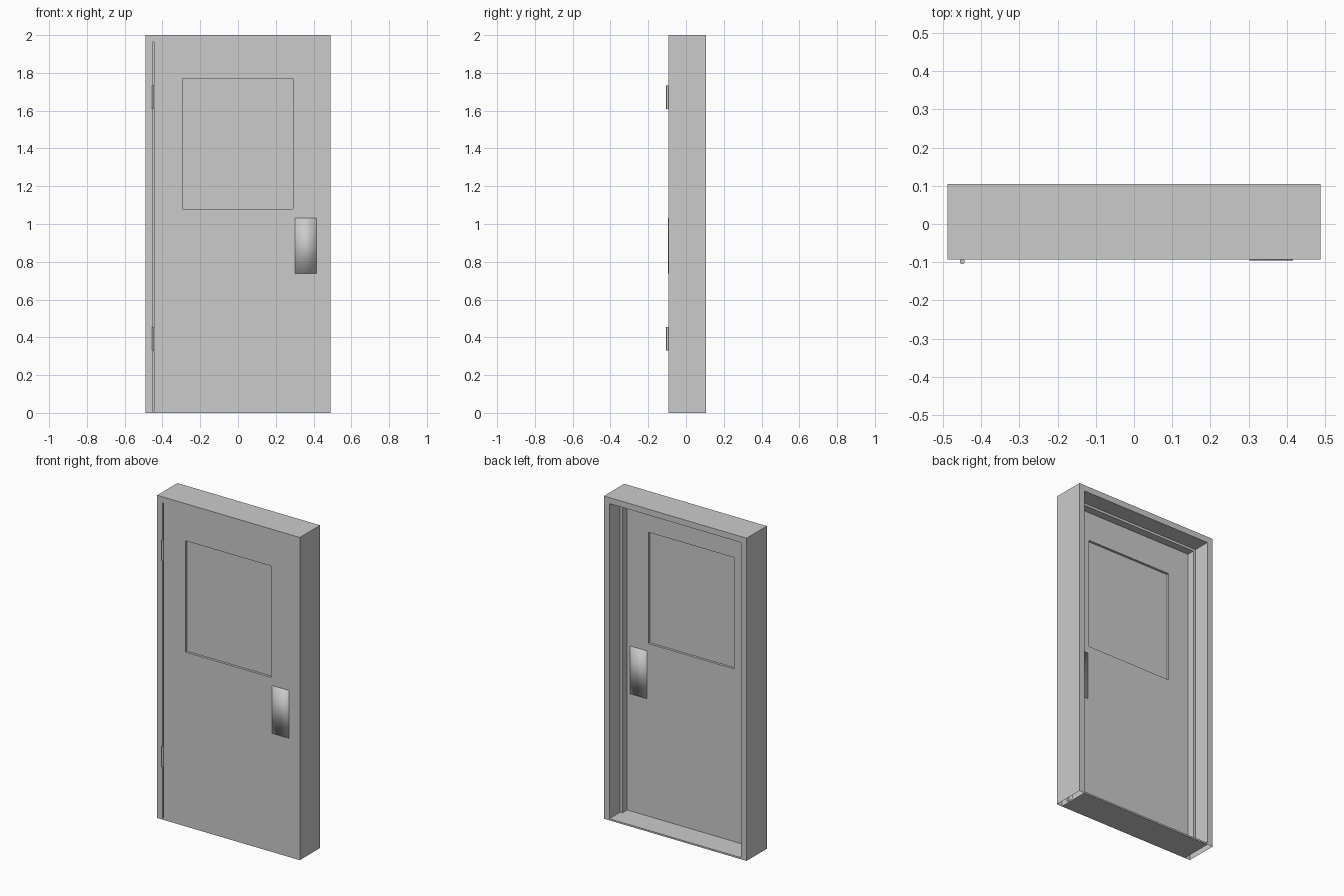
import bpy, bmesh, math

if "Cube" in bpy.data.objects:
    bpy.data.objects.remove(bpy.data.objects["Cube"])

FRONT, BACK = -0.093, 0.105      # frame faces
HALF, TOP = 0.489, 2.0
DOOR_BACK = -0.048


def skin(name, loops, closed):
    """Join equal-length point loops into a quad surface."""
    bm = bmesh.new()
    rows = [[bm.verts.new(p) for p in loop] for loop in loops]
    n, m = len(rows), len(rows[0])
    for i in range(n if closed else n - 1):
        a, b = rows[i], rows[(i + 1) % n]
        for j in range(m):
            k = (j + 1) % m
            bm.faces.new((a[j], a[k], b[k], b[j]))
    bmesh.ops.recalc_face_normals(bm, faces=bm.faces[:])
    me = bpy.data.meshes.new(name)
    bm.to_mesh(me)
    bm.free()
    ob = bpy.data.objects.new(name, me)
    bpy.context.collection.objects.link(ob)
    return ob


def box(name, x0, x1, y0, y1, z0, z1):
    bpy.ops.mesh.primitive_cube_add(
        size=1, location=((x0 + x1) / 2, (y0 + y1) / 2, (z0 + z1) / 2))
    ob = bpy.context.object
    ob.name = name
    ob.scale = (x1 - x0, y1 - y0, z1 - z0)
    bpy.ops.object.transform_apply(location=False, rotation=False, scale=True)
    return ob


# Frame: hollow stepped section (inset, y) swept up, over and down, open at the floor
RAB, STOP = 0.037, 0.052
section = [(0, FRONT), (RAB, FRONT), (RAB, DOOR_BACK), (STOP, DOOR_BACK),
           (STOP, 0.0), (RAB, 0.0), (RAB, BACK), (0, BACK)]
stations = [(-1, False), (-1, True), (1, True), (1, False)]
skin("door_frame",
     [[(s * (HALF - d), y, TOP - d if up else 0.0) for d, y in section]
      for s, up in stations], closed=False)

# Sill between the jambs
box("sill", -HALF + RAB, HALF - RAB, FRONT, BACK, 0.0, 0.01)

# Door leaf with window opening, leaving a narrow gap on the hinge side
outer = (-0.446, HALF - RAB, 0.01, TOP - RAB)
window = (-0.295, 0.292, 1.08, 1.77)
leaf = [(outer, FRONT), (outer, DOOR_BACK), (window, DOOR_BACK), (window, FRONT)]
skin("door_leaf",
     [[(r[i], y, r[j]) for r, y in leaf]
      for i, j in ((0, 2), (1, 2), (1, 3), (0, 3))], closed=True)

# Recessed window pane
box("window_pane", window[0], window[1], -0.078, -0.063, window[2], window[3])

# Push plates on both faces, softly shaded
plate = box("push_plate", 0.302, 0.416, FRONT - 0.003, DOOR_BACK + 0.003, 0.737, 1.032)
for p in plate.data.polygons:
    p.use_smooth = True

# Hinge barrels
for label, z in (("lower", 0.393), ("upper", 1.67)):
    bpy.ops.mesh.primitive_cylinder_add(
        vertices=16, radius=0.0065, depth=0.124, location=(-0.45, -0.0985, z))
    bpy.context.object.name = label + "_hinge"
    bpy.ops.object.shade_smooth_by_angle(angle=math.radians(40))
